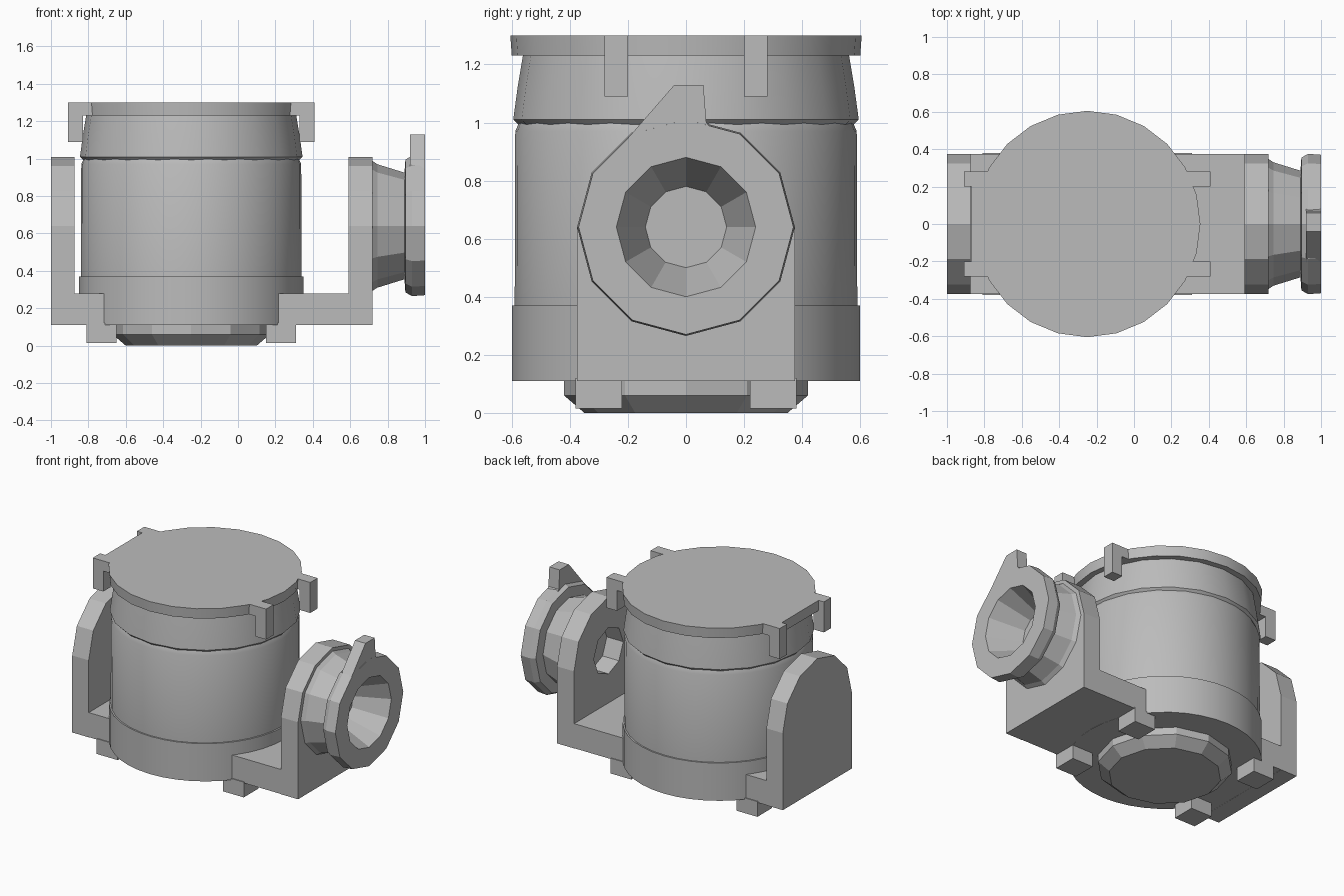
import bpy, bmesh, math
from mathutils import Matrix, Vector

cube = bpy.data.objects.get("Cube")
if cube:
    bpy.data.objects.remove(cube, do_unlink=True)

GREY = (0.5, 0.5, 0.5, 1)
grey = bpy.data.materials.new("plain grey")
grey.use_nodes = True
grey.diffuse_color = GREY
grey.node_tree.nodes["Principled BSDF"].inputs["Base Color"].default_value = GREY

CX = -0.25            # axis of the drum
KNOB_Z = 0.64         # axis of the side knob


def finish(name, bm, smooth=None):
    bmesh.ops.recalc_face_normals(bm, faces=bm.faces)
    mesh = bpy.data.meshes.new(name)
    bm.to_mesh(mesh)
    bm.free()
    mesh.materials.append(grey)
    obj = bpy.data.objects.new(name, mesh)
    bpy.context.collection.objects.link(obj)
    if smooth:
        bpy.ops.object.select_all(action='DESELECT')
        obj.select_set(True)
        bpy.context.view_layer.objects.active = obj
        bpy.ops.object.shade_smooth_by_angle(angle=math.radians(smooth))
    return obj


def lathe(name, profile, sides, matrix, smooth=None):
    """Spin (radius, height) points about the local z axis and close both ends."""
    bm = bmesh.new()
    rings = []
    for r, h in profile:
        turn = [2 * math.pi * i / sides for i in range(sides)]
        rings.append([bm.verts.new(matrix @ Vector((r * math.cos(a), r * math.sin(a), h)))
                      for a in turn])
    for low, high in zip(rings, rings[1:]):
        for i in range(sides):
            j = (i + 1) % sides
            bm.faces.new((low[i], low[j], high[j], high[i]))
    bm.faces.new(rings[0])
    bm.faces.new(rings[-1])
    return finish(name, bm, smooth)


def box(name, x0, x1, y0, y1, z0, z1):
    bm = bmesh.new()
    size = Matrix.Diagonal((x1 - x0, y1 - y0, z1 - z0, 1))
    place = Matrix.Translation(((x0 + x1) / 2, (y0 + y1) / 2, (z0 + z1) / 2))
    bmesh.ops.create_cube(bm, size=1, matrix=place @ size)
    return finish(name, bm)


def side_plate(name, outline, x0, x1):
    """Extrude a (y, z) outline along x."""
    bm = bmesh.new()
    face = bm.faces.new([bm.verts.new((x0, y, z)) for y, z in outline])
    new = bmesh.ops.extrude_face_region(bm, geom=[face])["geom"]
    bmesh.ops.translate(bm, vec=(x1 - x0, 0, 0),
                        verts=[v for v in new if isinstance(v, bmesh.types.BMVert)])
    return finish(name, bm)


# Drum: lower band, main wall, tapered neck and flat lid
axis = Matrix.Translation((CX, 0, 0))
lathe("lower_band", [(0.6, 0.11), (0.6, 0.37)], 40, axis, 30)
lathe("drum_wall", [(0.59, 0.36), (0.588, 0.97), (0.575, 1.0)], 40, axis, 30)
lathe("neck", [(0.575, 0.99), (0.595, 1.01), (0.58, 1.12), (0.56, 1.24)], 20, axis, 30)
lathe("lid", [(0.6, 1.23), (0.605, 1.3)], 24, axis, 30)

# Lid clips: an arm on top with a hanging hook at each corner
for sx, side in ((-1, "right"), (1, "left")):
    for sy, end in ((-1, "front"), (1, "back")):
        y0, y1 = sorted((sy * 0.2, sy * 0.28))
        tip, root, inner = CX + sx * 0.66, CX + sx * 0.45, CX + sx * 0.58
        box(f"{side}_{end}_clip_arm", *sorted((root, tip)), y0, y1, 1.23, 1.3)
        box(f"{side}_{end}_clip_hook", *sorted((inner, tip)), y0, y1, 1.09, 1.295)
# Filled strip between the clips on one side
box("right_lid_edge", -0.87, -0.7, -0.2, 0.2, 1.23, 1.3)

# Yoke: a strap under the drum and two round-topped cheeks
box("yoke_strap", -0.99, 0.71, -0.374, 0.374, 0.111, 0.28)
arch = [(0.375 * math.cos(math.pi * i / 6), KNOB_Z + 0.37 * math.sin(math.pi * i / 6))
        for i in range(7)]
outline = arch + [(-0.375, 0.11), (0.375, 0.11)]
side_plate("right_cheek", outline, -1.0, -0.875)
left_cheek = side_plate("left_cheek", outline, 0.59, 0.72)

# Bore through the knob-side cheek
along_x = Matrix.Translation((0, 0, KNOB_Z)) @ Matrix.Rotation(math.pi / 2, 4, 'Y')
cutter = lathe("bore_cutter", [(0.16, 0.5), (0.16, 0.8)], 8, along_x)
cutter.hide_render = True
cutter.hide_viewport = True
cutter.display_type = 'WIRE'
bore = left_cheek.modifiers.new("bore", 'BOOLEAN')
bore.operation = 'DIFFERENCE'
bore.object = cutter

# Side knob with a waist, an outer rim and a deep socket
lathe("knob", [(0.35, 0.715), (0.33, 0.745), (0.285, 0.89), (0.355, 0.895),
               (0.375, 0.93), (0.37, 1.0), (0.24, 1.0), (0.14, 0.78)], 12, along_x)
# Pointer on the rim
side_plate("knob_pointer", [(-0.24, 0.9), (0.17, 0.88), (0.07, 1.0),
                            (0.06, 1.13), (-0.04, 1.13)], 0.92, 0.999)

# Underside: bevelled hub and four small feet
lathe("hub", [(0.35, 0.0), (0.42, 0.06), (0.42, 0.12)], 12, axis)
for sx in (-1, 1):
    for sy in (-1, 1):
        x, y = CX + sx * 0.48, sy * 0.3
        box("foot", x - 0.08, x + 0.08, y - 0.08, y + 0.08, 0.015, 0.12)
